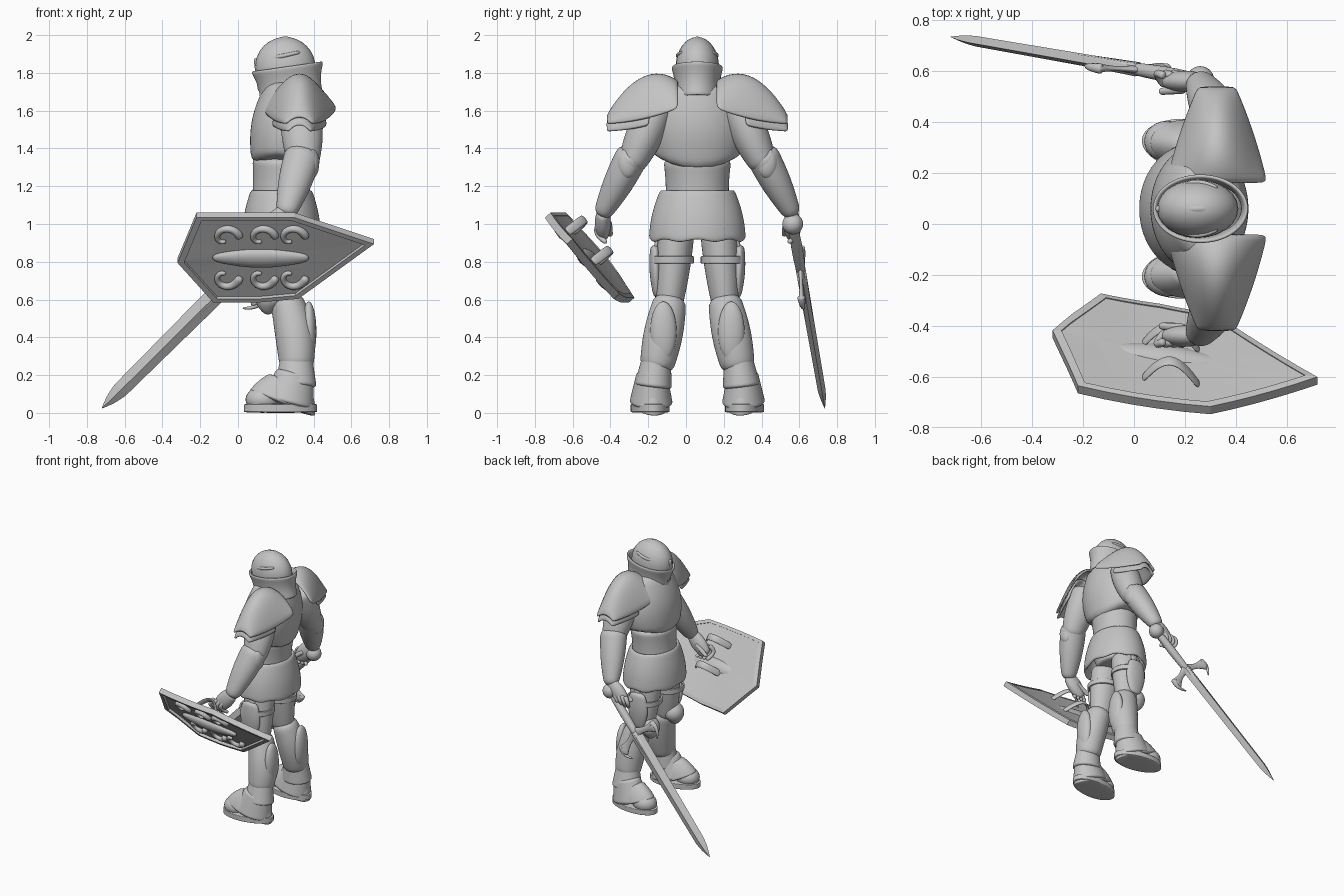
import bpy, bmesh, math
from mathutils import Vector

if "Cube" in bpy.data.objects:
    bpy.data.objects.remove(bpy.data.objects["Cube"])

steel = bpy.data.materials.new("grey_steel")
steel.use_nodes = True
GREY = (.55, .55, .55, 1)
steel.diffuse_color = GREY
steel.node_tree.nodes["Principled BSDF"].inputs["Base Color"].default_value = GREY

MID = .06  # y of the body's plane of symmetry
X, Y, Z = Vector((1, 0, 0)), Vector((0, 1, 0)), Vector((0, 0, 1))
NONE = Vector()


def finish(name, bm, thick=0, rounding=2, smooth=True):
    """Turn a bmesh into a steel object with its modifiers."""
    bmesh.ops.recalc_face_normals(bm, faces=bm.faces)
    for face in bm.faces:
        face.smooth = smooth
    mesh = bpy.data.meshes.new(name)
    bm.to_mesh(mesh)
    bm.free()
    mesh.materials.append(steel)
    part = bpy.data.objects.new(name, mesh)
    bpy.context.collection.objects.link(part)
    if thick:
        shell = part.modifiers.new("thickness", 'SOLIDIFY')
        shell.thickness, shell.offset = thick, 0
    if rounding:
        subdivide = part.modifiers.new("rounding", 'SUBSURF')
        subdivide.levels = subdivide.render_levels = rounding


def skin(name, rings, loop=True, cap=True, **look):
    """Join rows of points into a surface."""
    bm = bmesh.new()
    rows = [[bm.verts.new(point) for point in ring] for ring in rings]
    count = len(rows[0])
    for low, high in zip(rows, rows[1:]):
        for i in range(count if loop else count - 1):
            j = (i + 1) % count
            bm.faces.new((low[i], low[j], high[j], high[i]))
    if cap:
        bm.faces.new(rows[0][::-1])
        bm.faces.new(rows[-1])
    finish(name, bm, **look)


def loft(name, path, radii, flat=1, ref=X, sides=16, scallop=0, lobes=8, **look):
    """Oval sections along a path; the radius lies along ref, flattened across it."""
    rings = []
    last = len(path) - 1
    for k, (centre, radius) in enumerate(zip(path, radii)):
        along = (path[min(k + 1, last)] - path[max(k - 1, 0)]).normalized()
        wide = (ref - along * along.dot(ref)).normalized()
        deep = along.cross(wide) * flat
        angles = [math.tau * i / sides for i in range(sides)]
        rings.append([centre + radius * (wide * math.cos(a) + deep * math.sin(a))
                      + Z * scallop * (k == last) * math.cos(lobes * a) for a in angles])
    skin(name, rings, **look)


def taper(name, start, end, r_start, r_end, swell=0, bend=NONE, steps=6, **look):
    """Tapered, optionally swollen and bent, limb between two points."""
    start, end, bend = Vector(start), Vector(end), Vector(bend)
    times = [i / steps for i in range(steps + 1)]
    arch = [math.sin(math.pi * t) for t in times]
    path = [start.lerp(end, t) + bend * a for t, a in zip(times, arch)]
    radii = [r_start + (r_end - r_start) * t + swell * a for t, a in zip(times, arch)]
    loft(name, path, radii, **look)


def ball(name, centre, size):
    bm = bmesh.new()
    bmesh.ops.create_uvsphere(bm, u_segments=24, v_segments=16, radius=1)
    bmesh.ops.scale(bm, vec=size, verts=bm.verts)
    bmesh.ops.translate(bm, vec=centre, verts=bm.verts)
    finish(name, bm, rounding=0)


# Torso
taper("breastplate", (.29, MID, 1.76), (.235, MID, 1.31), .13, .17, swell=.045, flat=1.32,
      scallop=-.04, lobes=2)
taper("waist", (.22, MID, 1), (.24, MID, 1.36), .17, .17, swell=-.015, flat=1.1)
taper("skirt", (.23, MID, 1.18), (.23, MID, .91), .15, .2, swell=.012, flat=1.23, sides=32,
      scallop=.01, cap=False, thick=.025)
taper("hips", (.23, MID, .93), (.23, MID, 1.05), .12, .16, flat=1.2)

# Gorget and helmet
taper("gorget", (.285, MID, 1.66), (.26, MID, 1.835), .165, .19, swell=-.015, flat=.7, cap=False, thick=.018)
taper("helmet_neck", (.26, MID, 1.6), (.25, MID, 1.85), .12, .15, flat=.76)
ball("helmet_dome", (.25, MID, 1.83), (.16, .115, .16))
taper("helmet_crest", (.11, MID, 1.88), (.39, MID, 1.88), .01, .01, swell=.01, bend=Z * .1, ref=Y, sides=8)
taper("nose_guard", (.12, MID, 1.7), (.095, MID, 1.88), .015, .015, sides=8)


# Pauldrons: arched shells that narrow towards the outside
def pauldron(name, s, inner, drop):
    rows = []
    for i in range(9):
        v = inner + (1 - inner) * i / 8
        width = .2 - .09 * v - .04 * v * v - drop / 4
        crest = 1.75 + .28 * v - .47 * v * v - drop
        fall = .14 + .44 * v - .55 * v * v
        across = [j / 5 - 1 for j in range(11)]
        rows.append([(.325 + u * width, MID + s * (.1 + .38 * v), crest - fall * u * u) for u in across])
    skin(name, rows, loop=False, cap=False, thick=.02, rounding=1)


# Arms, legs and their armour; d is the distance out from the middle
for side, s in (("shield_side", -1), ("sword_side", 1)):
    def out(x, d, z):
        return Vector((x, MID + s * d, z))

    def limb(name, start, end, *radii, **look):
        taper(name + "_" + side, out(*start), out(*end), *radii, **look)

    def lump(name, centre, size):
        ball(name + "_" + side, out(*centre), size)

    pauldron("pauldron_" + side, s, 0, 0)
    pauldron("lower_pauldron_" + side, s, .4, .04)
    limb("brow_ridge", (.1, 0, 1.86), (.33, .08, 1.91), .015, .01, bend=Y * s * .06, ref=Z, sides=8)

    limb("upper_arm", (.33, .2, 1.65), (.35, .36, 1.29), .1, .075, swell=.025, flat=.9)
    limb("vambrace", (.35, .33, 1.39), (.25, .51, 1.04), .1, .05, swell=.015, flat=.9)
    lump("elbow_guard", (.39, .37, 1.32), (.04, .055, .08))
    limb("hand", (.26, .5, 1.07), (.13, .5, .93), .045, .04, swell=.02, flat=.7)
    for i in range(4):
        x = .12 + i * .03
        limb(f"finger_{i + 1}", (x, .52, 1), (x, .48, .9), .018, .014, bend=out(-.03, .03, 0) - Y * MID, sides=8)
    limb("thumb", (.2, .47, 1.01), (.1, .46, .94), .02, .015, sides=8)

    limb("thigh", (.22, .11, .97), (.24, .15, .55), .12, .085, swell=.01, flat=.82)
    limb("thigh_strap", (.22, .135, .83), (.22, .135, .79), .125, .125, flat=.9, cap=False, thick=.015)
    limb("thigh_plate", (.22, .225, .89), (.22, .215, .61), .06, .04, swell=.035, flat=.4)
    limb("plate_hanger", (.23, .2, .98), (.23, .23, .82), .03, .03, flat=.4, sides=8)
    limb("greave", (.25, .14, .62), (.31, .22, .22), .085, .088, swell=.02, bend=X * .02)
    limb("greave_cuff", (.31, .215, .3), (.305, .235, .13), .085, .115, flat=.9)
    lump("calf_plate", (.375, .18, .43), (.04, .07, .16))
    limb("knee_guard", (.21, .15, .68), (.16, .15, .52), .04, .015, swell=.05, bend=X * -.02)

    # Feet point slightly outwards
    toe = Vector((-1, s * .12, 0))
    limb("sole", (.225, .25, 0), (.225, .25, .05), .2, .2, flat=.52, ref=toe)
    limb("boot_foot", (.23, .25, .04), (.28, .24, .17), .195, .12, swell=.01, flat=.55, ref=toe)
    limb("boot", (.26, .245, .04), (.305, .24, .22), .15, .1, flat=.8, ref=toe)
    lump("toe_cap", (.13, .265, .07), (.09, .08, .07))

# Sword, laid along its own axis
GRIP, TIP = Vector((.26, .565, 1)), Vector((-.72, .735, .025))
ACROSS = Vector((.7, 0, -.7))


def at(part, across=0):
    """Point at a fraction of the sword's length, moved across it."""
    return GRIP.lerp(TIP, part) + ACROSS * across


blade_look = dict(flat=.5, sides=4, rounding=0, smooth=False)
taper("blade", at(.25), at(.9), .052, .042, **blade_look)
taper("blade_tip", at(.9), at(1), .042, .002, swell=.006, **blade_look)
taper("blade_ridge", at(.25), at(.8), .03, .015, sides=6, rounding=0)
taper("sword_grip", at(0), at(.27), .025, .025, swell=.006, sides=12)
ball("pommel", at(0), (.055, .055, .055))
for part, e in (("upper", -1), ("lower", 1)):
    taper(part + "_crossguard", at(.25), at(.29, e * .2), .04, .055, swell=-.025, flat=.45,
          ref=TIP - GRIP, sides=10)
    taper(part + "_guard_barb", at(.26, e * .18), at(.35, e * .15), .025, .005, bend=ACROSS * e * .03, sides=8)


# Shield: a bowed, leaning plate
INWARD = Vector((0, .76, .65))


def on_face(x, z, lift=0):
    bow = max(0, 1 - (2 * x - .5) ** 2) * .04
    return Vector((x, .85 * (1.06 - z) - .67 - .09 * x - bow, z)) + INWARD * lift


corners = [(-.22, 1.05), (.3, 1.05), (.72, .91), (.32, .62), (.1, .6), (-.13, .6), (-.32, .81)]
outline = []
for first, second in zip(corners, corners[1:] + corners[:1]):
    outline += [Vector(first).lerp(Vector(second), i / 5) for i in range(5)]


def outline_ring(scale, lift):
    """Outline shrunk to the shield's middle and lifted off its face."""
    middle = Vector((.12, .83))
    return [on_face(*middle.lerp(point, scale), lift) for point in outline]


shrinks = [.05, .3, .6, .96]
front_rings = [outline_ring(k, -.005) for k in shrinks]
back_rings = [outline_ring(k, .015) for k in reversed(shrinks)]
skin("shield_plate", front_rings + back_rings, rounding=0, smooth=False)
rim = [(1, .015), (1, -.025), (.92, -.025), (.92, .02), (1, .015)]
skin("shield_rim", [outline_ring(*corner) for corner in rim], cap=False, rounding=0, smooth=False)

# Raised scrollwork on the outer face: a swollen middle bar with curls above and below it
taper("shield_boss", on_face(-.14, .83, -.015), on_face(.38, .83, -.015), .015, .015, swell=.03,
      flat=1.5, ref=INWARD, sides=8)
for column, x in (("front", -.07), ("middle", .12), ("back", .28)):
    for row, e in (("upper", 1), ("lower", -1)):
        turns = [k / 2 for k in range(11)]
        curl = [on_face(x + .014 * (6 - t) * math.cos(t), .83 + e * (.1 + .012 * (6 - t) * math.sin(t)), -.012)
                for t in turns]
        loft(f"{column}_{row}_scroll", curl, [.026 - .003 * t for t in turns], ref=INWARD, sides=8, rounding=1)

# Arm straps on the inside of the shield
for row, z in (("upper", .95), ("lower", .79)):
    taper(row + "_shield_strap", on_face(.03, z), on_face(.26, z), .028, .028, bend=INWARD * .12,
          flat=.35, ref=INWARD.cross(X), sides=8)
